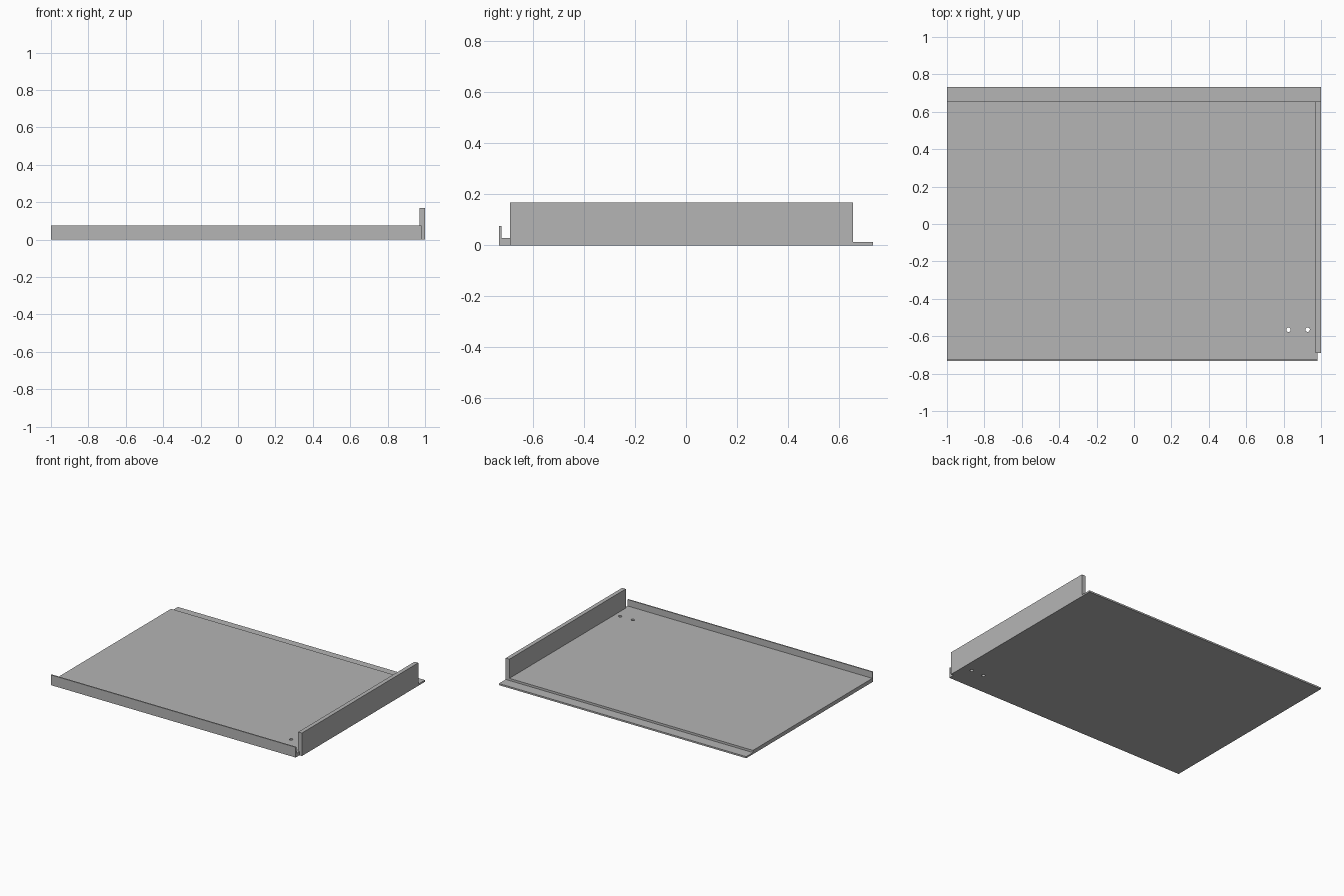
import bpy
import bmesh
from mathutils import Vector

cube = bpy.data.objects.get("Cube")
if cube:
    bpy.data.objects.remove(cube, do_unlink=True)

GREY = (0.46, 0.46, 0.46, 1.0)
mat = bpy.data.materials.new("plain grey")
mat.use_nodes = True
mat.diffuse_color = GREY
mat.node_tree.nodes["Principled BSDF"].inputs["Base Color"].default_value = GREY


def extrude_profile(name, points, travel):
    """Sweep a closed flat profile along a straight vector."""
    bm = bmesh.new()
    face = bm.faces.new([bm.verts.new(p) for p in points])
    result = bmesh.ops.extrude_face_region(bm, geom=[face])
    moved = [g for g in result["geom"] if isinstance(g, bmesh.types.BMVert)]
    bmesh.ops.translate(bm, verts=moved, vec=Vector(travel))
    bmesh.ops.recalc_face_normals(bm, faces=bm.faces)
    mesh = bpy.data.meshes.new(name)
    bm.to_mesh(mesh)
    bm.free()
    mesh.materials.append(mat)
    obj = bpy.data.objects.new(name, mesh)
    bpy.context.collection.objects.link(obj)
    return obj


LEFT, RIGHT, EDGE = -1.0, 0.98, 1.0
FRONT, BACK, STEP = -0.733, 0.733, 0.655
FLOOR, LEDGE, LIP, WALL = 0.028, 0.012, 0.075, 0.168

# Floor panel with front lip and lowered back ledge
floor_yz = [(FRONT, 0), (BACK, 0), (BACK, LEDGE), (STEP, LEDGE),
            (STEP, FLOOR), (FRONT + 0.009, FLOOR), (FRONT + 0.009, LIP), (FRONT, LIP)]
floor = extrude_profile("floor_panel", [(LEFT, y, z) for y, z in floor_yz],
                        (RIGHT - LEFT, 0, 0))

# Back ledge corner that runs past the side wall
corner_yz = [(STEP, 0), (BACK, 0), (BACK, LEDGE), (STEP, LEDGE)]
extrude_profile("ledge_corner", [(RIGHT, y, z) for y, z in corner_yz],
                (EDGE - RIGHT, 0, 0))

# Side wall, rebated to sit over the floor edge
wall_xz = [(RIGHT, 0), (EDGE, 0), (EDGE, WALL), (0.97, WALL),
           (0.97, FLOOR), (RIGHT, FLOOR)]
extrude_profile("side_wall", [(x, -0.69, z) for x, z in wall_xz],
                (0, STEP + 0.69, 0))

# Two round holes through the floor near the front corner
for x in (0.826, 0.928):
    bpy.ops.mesh.primitive_cylinder_add(vertices=24, radius=0.012, depth=0.2,
                                        location=(x, -0.565, 0))
    cutter = bpy.context.object
    cutter.name = "hole_cutter"
    cutter.hide_render = True
    cutter.data.materials.append(mat)
    cut = floor.modifiers.new("hole", "BOOLEAN")
    cut.operation = "DIFFERENCE"
    cut.solver = "EXACT"
    cut.object = cutter
    bpy.context.view_layer.objects.active = floor
    bpy.ops.object.modifier_apply(modifier=cut.name)
    bpy.data.objects.remove(cutter, do_unlink=True)
